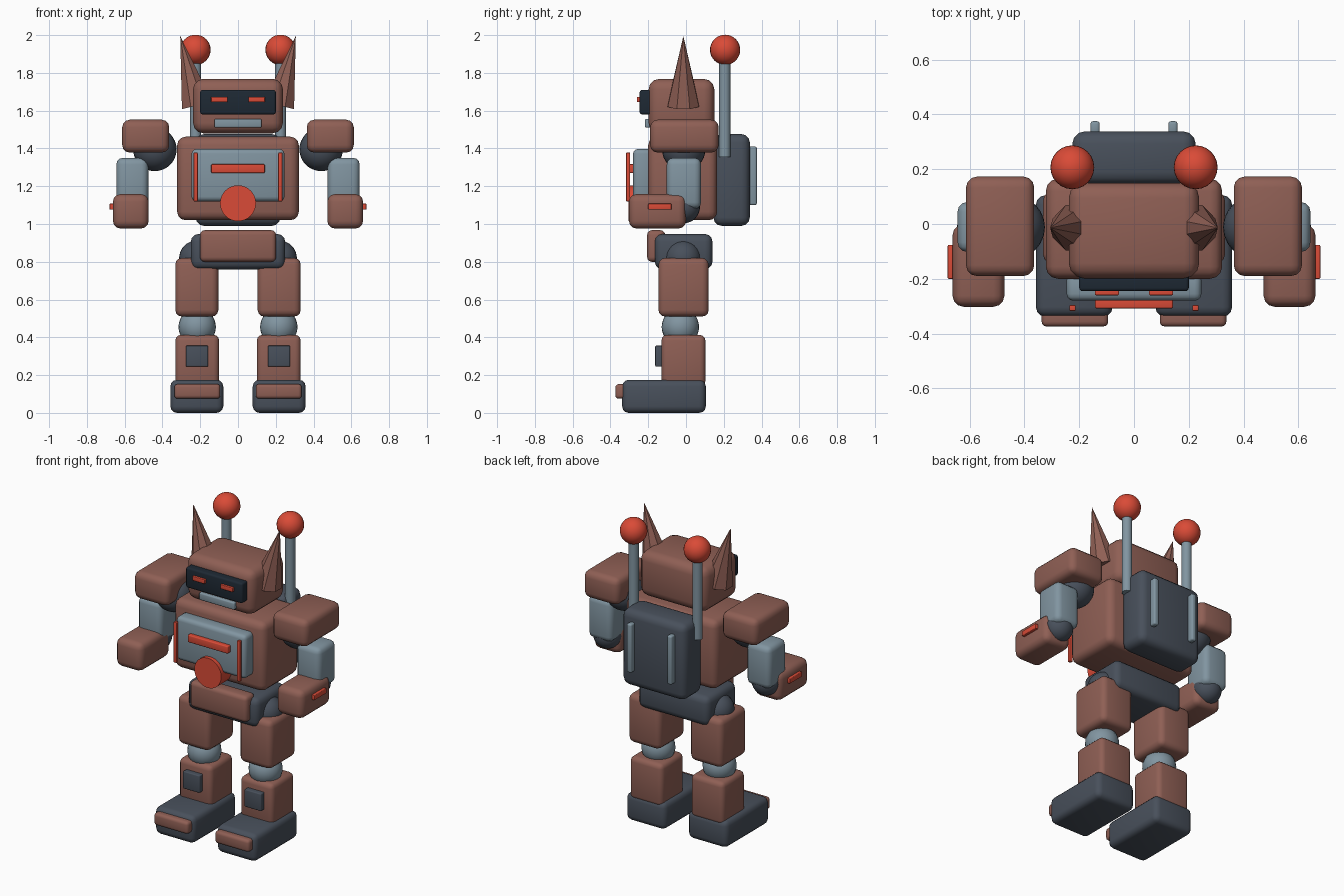
import bpy, bmesh, math
from mathutils import Vector, Matrix

if "Cube" in bpy.data.objects:
    bpy.data.objects.remove(bpy.data.objects["Cube"])


def material(name, rgb):
    m = bpy.data.materials.new(name)
    m.diffuse_color = (*rgb, 1)
    m.use_nodes = True
    m.node_tree.nodes["Principled BSDF"].inputs["Base Color"].default_value = m.diffuse_color
    return m


BROWN = material("brown_armour", (0.275, 0.115, 0.090))
DARK = material("dark_slate", (0.065, 0.080, 0.105))
LIGHT = material("light_steel", (0.220, 0.300, 0.355))
RED = material("red_accent", (0.700, 0.070, 0.038))
VISOR = material("visor_black", (0.013, 0.022, 0.034))


def finish(name, bm, mat, smooth=True):
    bmesh.ops.recalc_face_normals(bm, faces=bm.faces)
    me = bpy.data.meshes.new(name)
    bm.to_mesh(me)
    bm.free()
    me.materials.append(mat)
    ob = bpy.data.objects.new(name, me)
    bpy.context.collection.objects.link(ob)
    if smooth:
        bpy.ops.object.select_all(action='DESELECT')
        ob.select_set(True)
        bpy.context.view_layer.objects.active = ob
        bpy.ops.object.shade_smooth_by_angle(angle=math.radians(35))
    return ob


def box(name, x, y, z, mat, bevel=0.0):
    """Rounded box from (min, max) ranges on each axis."""
    bm = bmesh.new()
    bmesh.ops.create_cube(bm, size=1)
    for v in bm.verts:
        v.co = Vector([(a + b) / 2 + c * (b - a) for (a, b), c in zip((x, y, z), v.co)])
    if bevel:
        bmesh.ops.bevel(bm, geom=bm.edges[:], offset=bevel, segments=3,
                        profile=0.5, affect='EDGES')
    return finish(name, bm, mat)


def ball(name, centre, r, mat):
    bm = bmesh.new()
    bmesh.ops.create_uvsphere(bm, u_segments=24, v_segments=16, radius=r,
                              matrix=Matrix.Translation(centre))
    return finish(name, bm, mat)


def cone(name, a, b, r1, r2, mat, sides=24, turn=0.0, smooth=True):
    """Cylinder or cone running from point a to point b."""
    a, b = Vector(a), Vector(b)
    d = b - a
    tilt = Vector((0, 0, 1)).rotation_difference(d).to_matrix().to_4x4()
    mtx = Matrix.Translation((a + b) / 2) @ tilt @ Matrix.Rotation(turn, 4, 'Z')
    bm = bmesh.new()
    bmesh.ops.create_cone(bm, cap_ends=True, segments=sides, radius1=r1,
                          radius2=r2, depth=d.length, matrix=mtx)
    return finish(name, bm, mat, smooth)


def mid(w):
    return (-w, w)


# Head and face
box("head", mid(0.238), (-0.198, 0.15), (1.48, 1.768), BROWN, 0.055)
box("visor", mid(0.2), (-0.245, -0.17), (1.58, 1.71), VISOR, 0.012)
box("mouth_grille", mid(0.125), (-0.218, -0.17), (1.51, 1.557), LIGHT, 0.008)

# Torso and chest details
box("torso", mid(0.322), (-0.2, 0.165), (1.02, 1.462), BROWN, 0.045)
box("chest_plate", mid(0.246), (-0.28, -0.18), (1.12, 1.397), LIGHT, 0.025)
box("chest_bar", mid(0.142), (-0.308, -0.27), (1.27, 1.317), RED, 0.006)
cone("chest_disc", (0, -0.305, 1.11), (0, -0.19, 1.11), 0.095, 0.095, RED, 32)

# Pelvis
box("pelvis", mid(0.25), (-0.165, 0.14), (0.76, 0.947), DARK, 0.04)
box("pelvis_plate", mid(0.202), (-0.206, -0.11), (0.80, 0.967), BROWN, 0.025)

# Backpack
box("backpack", mid(0.225), (0.145, 0.338), (0.99, 1.476), DARK, 0.045)

# Paired parts
for side, s in (("left", 1), ("right", -1)):
    def sx(a, b):
        return (min(s * a, s * b), max(s * a, s * b))

    # Face, ears and antennas
    box(f"eye_{side}", sx(0.055, 0.143), (-0.26, -0.235), (1.645, 1.673), RED, 0.004)
    cone(f"ear_{side}", (s * 0.216, -0.014, 1.628), (s * 0.306, -0.014, 1.995),
         0.09, 0.0, BROWN, 8, math.pi / 8, False)
    cone(f"antenna_rod_{side}", (s * 0.225, 0.205, 1.355), (s * 0.225, 0.205, 1.9),
         0.03, 0.03, LIGHT, 16)
    ball(f"antenna_ball_{side}", (s * 0.225, 0.207, 1.922), 0.08, RED)

    # Chest strips and backpack rails
    box(f"chest_strip_{side}", sx(0.213, 0.235), (-0.317, -0.296), (1.12, 1.378), RED, 0.004)
    box(f"backpack_rail_{side}", sx(0.125, 0.159), (0.33, 0.375), (1.1, 1.41), LIGHT, 0.01)

    # Arm
    ball(f"shoulder_joint_{side}", (s * 0.44, -0.012, 1.395), 0.115, DARK)
    box(f"shoulder_pad_{side}", sx(0.364, 0.613), (-0.19, 0.173), (1.378, 1.552), BROWN, 0.04)
    box(f"upper_arm_{side}", sx(0.475, 0.644), (-0.102, 0.08), (1.08, 1.35), LIGHT, 0.035)
    ball(f"elbow_{side}", (s * 0.56, -0.012, 1.09), 0.086, DARK)
    box(f"forearm_{side}", sx(0.473, 0.662), (-0.302, 0.0), (0.976, 1.158), BROWN, 0.04)
    box(f"forearm_stripe_{side}", sx(0.65, 0.68), (-0.2, -0.077), (1.076, 1.108), RED, 0.004)

    # Leg
    ball(f"hip_joint_{side}", (s * 0.217, -0.015, 0.818), 0.095, DARK)
    box(f"thigh_{side}", sx(0.104, 0.332), (-0.146, 0.12), (0.51, 0.82), BROWN, 0.035)
    ball(f"knee_{side}", (s * 0.216, -0.03, 0.455), 0.099, LIGHT)
    box(f"shin_{side}", sx(0.1, 0.332), (-0.13, 0.103), (0.14, 0.413), BROWN, 0.03)
    box(f"shin_plate_{side}", sx(0.158, 0.276), (-0.163, -0.11), (0.245, 0.356), DARK, 0.006)
    box(f"foot_{side}", sx(0.078, 0.358), (-0.338, 0.105), (0.0, 0.175), DARK, 0.035)
    box(f"toe_cap_{side}", sx(0.094, 0.337), (-0.374, -0.3), (0.075, 0.153), BROWN, 0.018)
